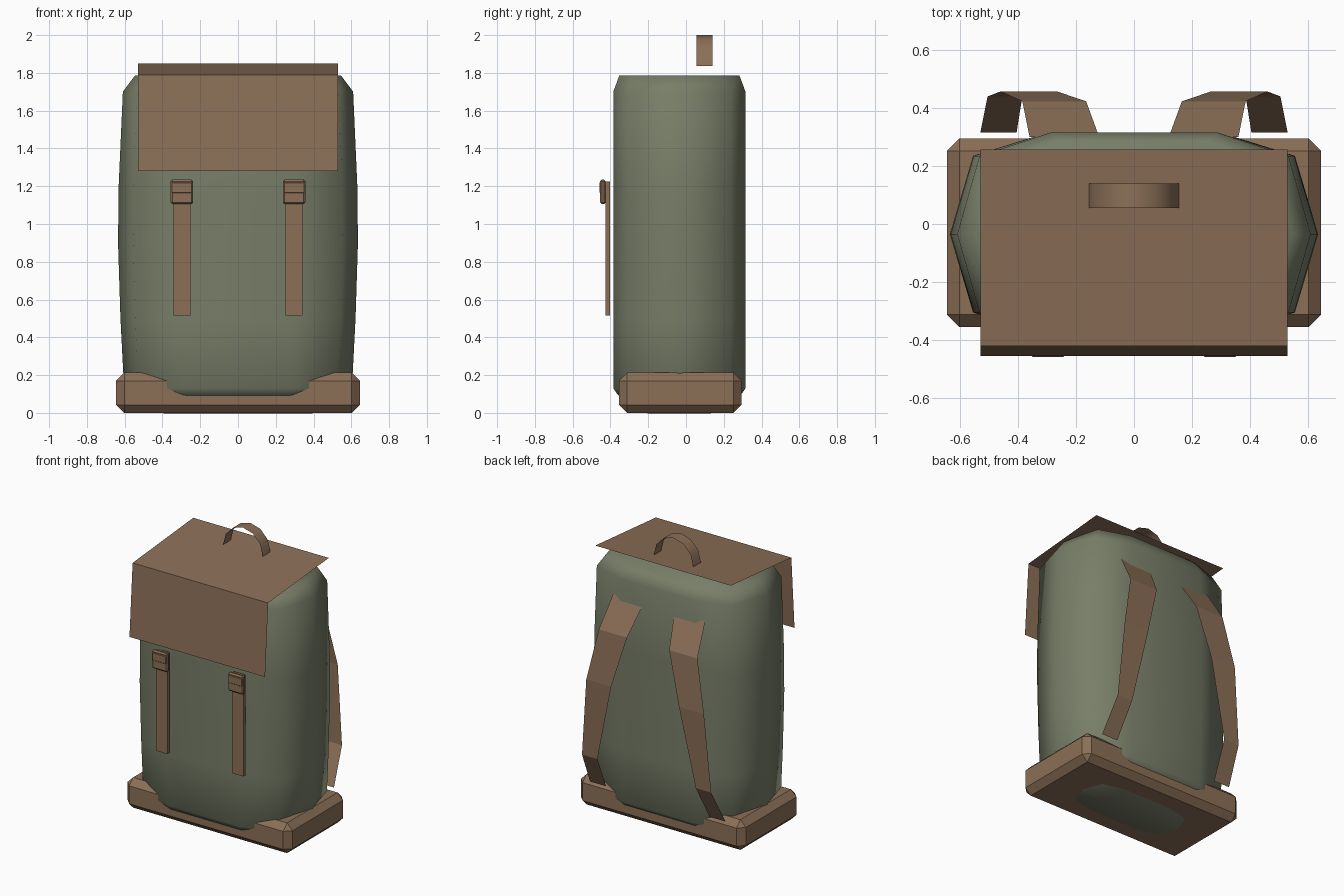
import bpy, bmesh, math

cube = bpy.data.objects.get("Cube")
if cube:
    bpy.data.objects.remove(cube, do_unlink=True)


def material(name, color):
    m = bpy.data.materials.new(name)
    m.use_nodes = True
    m.diffuse_color = (*color, 1)
    m.node_tree.nodes["Principled BSDF"].inputs["Base Color"].default_value = (*color, 1)
    return m


green = material("canvas_green", (0.19, 0.21, 0.14))
brown = material("leather_brown", (0.26, 0.16, 0.095))


def finish(name, bm, mat):
    mesh = bpy.data.meshes.new(name)
    bm.to_mesh(mesh)
    bm.free()
    mesh.materials.append(mat)
    ob = bpy.data.objects.new(name, mesh)
    bpy.context.collection.objects.link(ob)
    return ob


def box(name, lo, hi, mat, bevel=0.0):
    bm = bmesh.new()
    bmesh.ops.create_cube(bm, size=1)
    for v in bm.verts:
        v.co = [a + (c + 0.5) * (b - a) for a, b, c in zip(lo, hi, v.co)]
    if bevel:
        bmesh.ops.bevel(bm, geom=bm.edges[:], offset=bevel, segments=1,
                        affect='EDGES', clamp_overlap=True)
    return finish(name, bm, mat)


def ribbon(name, pairs, mat, smooth=False):
    """Thin sheet through successive pairs of edge points."""
    bm = bmesh.new()
    rows = [[bm.verts.new(p) for p in pair] for pair in pairs]
    for (a, b), (c, d) in zip(rows, rows[1:]):
        bm.faces.new((a, b, d, c)).smooth = smooth
    return finish(name, bm, mat)


# Body: a ten-sided outline stacked in rings
CY = -0.035
quarter = [(0.635, 0), (0.555, 0.27), (0.30, 0.35)]
outline = quarter + [(-x, y) for x, y in reversed(quarter)]
outline += [(x, -y) for x, y in reversed(outline[1:-1])]
rings = [(-0.002, 0.62, 0.48), (0.095, 0.91, 0.93), (0.13, 0.95, 1), (0.5, 0.98, 1),
         (0.9, 1, 1), (1.2, 0.995, 1), (1.7, 0.96, 1), (1.785, 0.86, 0.91)]
bm = bmesh.new()
loops = [[bm.verts.new((x * sx, CY + y * sy, z)) for x, y in outline] for z, sx, sy in rings]
n = len(outline)
for low, high in zip(loops, loops[1:]):
    for i in range(n):
        j = (i + 1) % n
        bm.faces.new((low[i], low[j], high[j], high[i]))
bm.faces.new(loops[0][::-1])
bm.faces.new(loops[-1])
for f in bm.faces:
    f.smooth = True
# Crisp rim and lower corners, soft shoulders
for e in bm.edges:
    z = [v.co.z for v in e.verts]
    if max(z) < 1.21 or min(z) > 1.75:
        e.smooth = e.calc_face_angle() < math.radians(40)
finish("pack_body", bm, green)

# Chamfered base
box("base", (-0.645, -0.355, 0), (0.645, 0.295, 0.213), brown, 0.043)

# Lid sheet folding over the front
ribbon("lid_flap", [((-0.53, y, z), (0.53, y, z)) for y, z in
                    ((-0.455, 1.28), (-0.42, 1.79), (0.257, 1.85))], brown)

# Carry handle
arch = []
for i in range(7):
    a = math.pi * (1 - i / 6)
    x, z = 0.155 * math.cos(a), 1.837 + 0.163 * math.sin(a)
    arch.append(((x, 0.055, z), (x, 0.14, z)))
ribbon("carry_handle", arch[::-1], brown, True)

# Straps and buckles: y, z, inner x, outer x along each shoulder strap
path = [(0.30, 1.57, 0.12, 0.36), (0.423, 1.36, 0.165, 0.385), (0.457, 1.0, 0.265, 0.46),
        (0.44, 0.45, 0.385, 0.505), (0.315, 0.205, 0.405, 0.53)]
for side, s in (("left", 1), ("right", -1)):
    pairs = [((s * a, y, z), (s * b, y, z)) for y, z, a, b in path]
    ribbon(side + "_shoulder_strap", pairs if s < 0 else [p[::-1] for p in pairs], brown)
    c = 0.297 * s
    box(side + "_front_strap", (c - 0.045, -0.426, 0.515), (c + 0.045, -0.403, 1.225), brown)
    box(side + "_buckle", (c - 0.06, -0.455, 1.105), (c + 0.06, -0.425, 1.235), brown, 0.009)
    box(side + "_buckle_bar", (c - 0.055, -0.459, 1.165), (c + 0.055, -0.45, 1.22), brown, 0.003)
